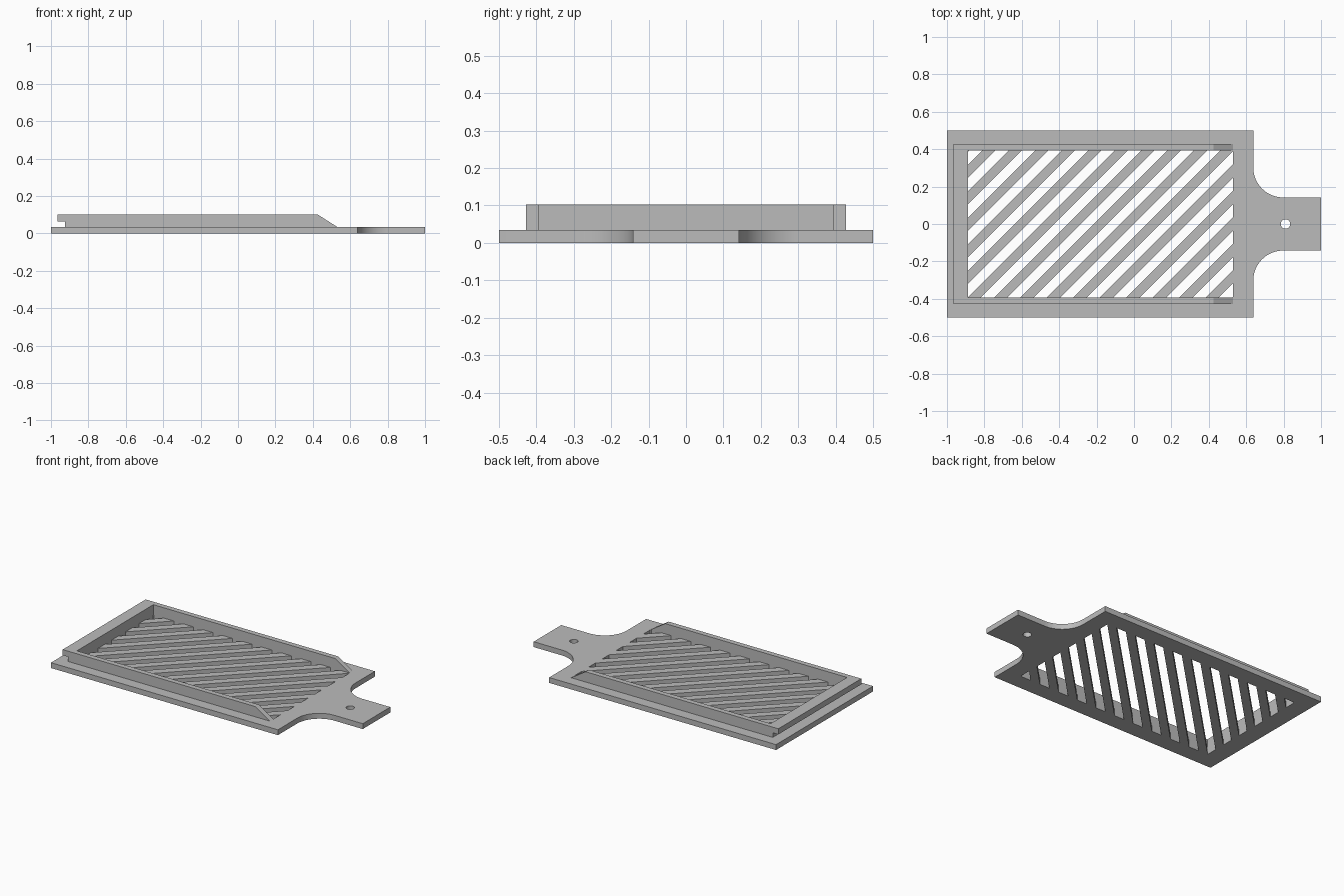
import bpy, bmesh
from math import sin, cos, pi

cube = bpy.data.objects.get("Cube")
if cube:
    bpy.data.objects.remove(cube, do_unlink=True)

# Main dimensions
PLATE_TOP, RAIL_TOP, NOTCH_TOP = 0.035, 0.102, 0.065
X0, X1, HALF_Y = -0.887, 0.53, 0.394        # slotted opening
RAIL_X, RAIL_Y = -0.966, 0.428              # outer faces of the rails
HANDLE_Y, NECK_X, FILLET = 0.142, 0.638, 0.16
PITCH = 0.1415                              # slot spacing along x

grey = bpy.data.materials.new("plain grey")
grey.use_nodes = True
grey.diffuse_color = (0.5, 0.5, 0.5, 1)
grey.node_tree.nodes["Principled BSDF"].inputs["Base Color"].default_value = (0.5, 0.5, 0.5, 1)


def add_object(name, mesh):
    mesh.materials.clear()
    mesh.materials.append(grey)
    obj = bpy.data.objects.new(name, mesh)
    bpy.context.collection.objects.link(obj)
    return obj


def arc(cx, cy, r, start, end, steps):
    angles = [start + (end - start) * i / steps for i in range(steps + 1)]
    return [(cx + r * cos(a), cy + r * sin(a)) for a in angles]


def clip(points, limit, sign):
    """Keep the part of a polygon where sign * (x - y - limit) >= 0."""
    kept = []
    for p, q in zip(points, points[1:] + points[:1]):
        dp, dq = (sign * (v[0] - v[1] - limit) for v in (p, q))
        if dp >= 0:
            kept.append(p)
        if dp * dq < 0:
            t = dp / (dp - dq)
            kept.append((p[0] + t * (q[0] - p[0]), p[1] + t * (q[1] - p[1])))
    return kept


def pierced_plate(name, loops, height):
    """Extrude an outline with holes into a flat plate standing on z = 0."""
    curve = bpy.data.curves.new(name, 'CURVE')
    curve.dimensions, curve.fill_mode = '2D', 'BOTH'
    curve.extrude = height / 2
    for loop in loops:
        spline = curve.splines.new('POLY')
        spline.points.add(len(loop) - 1)
        for point, (x, y) in zip(spline.points, loop):
            point.co = (x, y, 0, 1)
        spline.use_cyclic_u, spline.use_smooth = True, False
    temp = bpy.data.objects.new(name + " outline", curve)
    bpy.context.collection.objects.link(temp)
    bpy.context.view_layer.update()
    graph = bpy.context.evaluated_depsgraph_get()
    mesh = bpy.data.meshes.new_from_object(temp.evaluated_get(graph))
    bpy.data.objects.remove(temp, do_unlink=True)
    bm = bmesh.new()
    bm.from_mesh(mesh)
    bmesh.ops.remove_doubles(bm, verts=bm.verts, dist=1e-5)
    bmesh.ops.translate(bm, verts=bm.verts, vec=(0, 0, height / 2))
    bmesh.ops.recalc_face_normals(bm, faces=bm.faces)
    bm.to_mesh(mesh)
    bm.free()
    return add_object(name, mesh)


def prism(name, profile, y0, y1):
    """Extrude an x-z profile along y."""
    bm = bmesh.new()
    face = bm.faces.new([bm.verts.new((x, y0, z)) for x, z in profile])
    sweep = bmesh.ops.extrude_face_region(bm, geom=[face])
    moved = [g for g in sweep["geom"] if isinstance(g, bmesh.types.BMVert)]
    bmesh.ops.translate(bm, verts=moved, vec=(0, y1 - y0, 0))
    bmesh.ops.recalc_face_normals(bm, faces=bm.faces)
    mesh = bpy.data.meshes.new(name)
    bm.to_mesh(mesh)
    bm.free()
    return add_object(name, mesh)


# Base plate: rectangle flowing through two fillets into the handle
half = [(-1, 0.5), (NECK_X, 0.5)]
half += arc(NECK_X + FILLET, HANDLE_Y + FILLET, FILLET, pi, 1.5 * pi, 20)
half += [(1, HANDLE_Y)]
outline = half + [(x, -y) for x, y in reversed(half)]

# Hanging hole and diagonal slots
holes = [arc(0.81, 0, 0.025, 0, 2 * pi, 32)[:-1]]
opening = [(X0, -HALF_Y), (X1, -HALF_Y), (X1, HALF_Y), (X0, HALF_Y)]
for k in range(16):
    middle = (X0 + X1) / 2 + (k - 7.5) * PITCH
    slot = clip(clip(opening, middle - PITCH / 4, 1), middle + PITCH / 4, -1)
    if len(slot) > 2:
        holes.append(slot)
plate = pierced_plate("slotted_plate_with_handle", [outline] + holes, PLATE_TOP)

# Smooth only the curved edges of the plate
bpy.context.view_layer.objects.active = plate
plate.select_set(True)
bpy.ops.object.shade_smooth_by_angle(angle=pi / 9)

# Side rails, sloping down towards the handle
side = [(X0, PLATE_TOP), (X1, PLATE_TOP), (0.425, RAIL_TOP), (X0, RAIL_TOP)]
prism("left_rail", side, -RAIL_Y, -HALF_Y).name = "front_rail"
prism("back_rail", side, HALF_Y, RAIL_Y)

# End rail with a notch undercut along its outer face
end = [(X0, PLATE_TOP), (X0, RAIL_TOP), (RAIL_X, RAIL_TOP), (RAIL_X, NOTCH_TOP),
       (-0.926, NOTCH_TOP), (-0.926, PLATE_TOP)]
prism("end_rail", end, -RAIL_Y, RAIL_Y)
